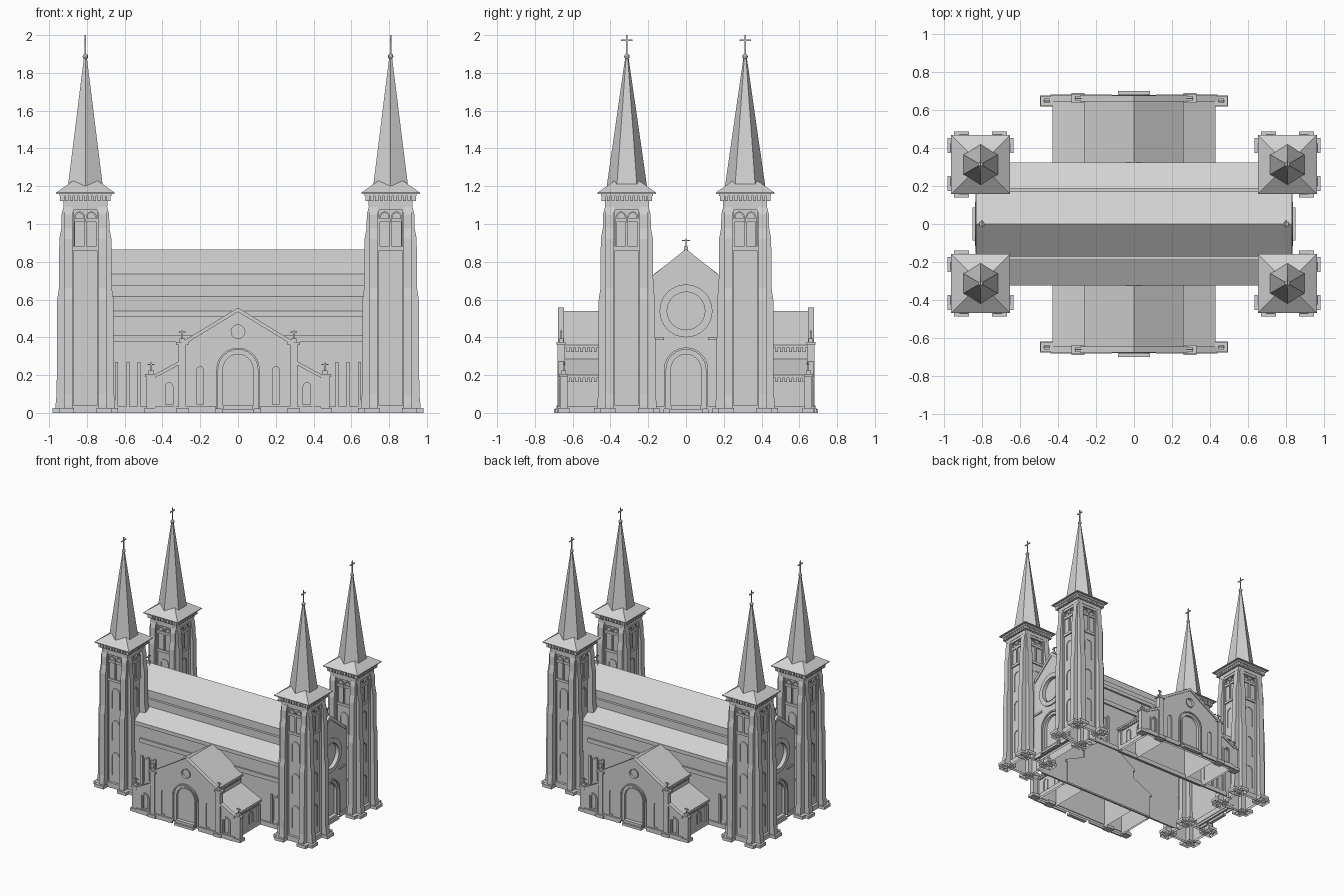
import bpy, bmesh, math
from mathutils import Matrix

if "Cube" in bpy.data.objects:
    bpy.data.objects.remove(bpy.data.objects["Cube"])

stone = bpy.data.materials.new("grey stone")
stone.use_nodes = True
GREY = (0.65, 0.65, 0.65, 1)
stone.diffuse_color = GREY
stone.node_tree.nodes["Principled BSDF"].inputs["Base Color"].default_value = GREY


def prism(bm, pts, axis, a, b):
    """Extrude a (u, z) outline along axis x or y from a to b."""
    def place(u, z, d):
        return (d, u, z) if axis == "x" else (u, d, z)
    near = [bm.verts.new(place(u, z, a)) for u, z in pts]
    far = [bm.verts.new(place(u, z, b)) for u, z in pts]
    bm.faces.new(near)
    bm.faces.new(far[::-1])
    n = len(pts)
    for i in range(n):
        j = (i + 1) % n
        bm.faces.new((near[j], near[i], far[i], far[j]))


def box(bm, x0, x1, y0, y1, z0, z1):
    prism(bm, [(x0, z0), (x1, z0), (x1, z1), (x0, z1)], "y", y0, y1)


def mirrored(half):
    """Complete a half outline running from the bottom to the centre line."""
    return half + [(-u, z) for u, z in reversed(half) if u > 0]


def arch(c, w, z0, top, n=12):
    spring = top - w
    arc = [(c + w * math.cos(math.pi * i / n), spring + w * math.sin(math.pi * i / n))
           for i in range(n + 1)]
    return [(c + w, z0)] + arc + [(c - w, z0)]


def circle(c, z, r, n=32):
    return [(c + r * math.cos(math.tau * i / n), z + r * math.sin(math.tau * i / n))
            for i in range(n)]


def arch_frame(bm, c, w, z0, top, t, axis, a, b):
    prism(bm, arch(c, w + t, z0, top + t) + arch(c, w, z0, top)[::-1], axis, a, b)


def ring(bm, c, z, r, t, axis, a, b):
    outer, inner = circle(c, z, r + t), circle(c, z, r)
    h = len(outer) // 2
    prism(bm, outer[:h + 1] + inner[:h + 1][::-1], axis, a, b)
    prism(bm, outer[h:] + outer[:1] + inner[:1] + inner[h:][::-1], axis, a, b)


def chevron(bm, half, depth, axis, a, b):
    """Sloping coping that follows a gable."""
    top = mirrored(half)
    prism(bm, top + [(u, z - depth) for u, z in reversed(top)], axis, a, b)


def cross(bm, x, y, z, h, arm, axis):
    t = 0.0035
    box(bm, x - t, x + t, y - t, y + t, z, z + h)
    bar = z + h * 0.75
    dx, dy = (arm, t) if axis == "x" else (t, arm)
    box(bm, x - dx, x + dx, y - dy, y + dy, bar - t, bar + t)


def make(name, bm, open_base=False):
    bmesh.ops.recalc_face_normals(bm, faces=bm.faces)
    if open_base:
        floor = [f for f in bm.faces if all(v.co.z < 0.001 for v in f.verts)]
        bmesh.ops.delete(bm, geom=floor, context="FACES")
    mesh = bpy.data.meshes.new(name)
    bm.to_mesh(mesh)
    bm.free()
    mesh.materials.append(stone)
    ob = bpy.data.objects.new(name, mesh)
    bpy.context.collection.objects.link(ob)
    return ob


def carve(ob, bm):
    """Sink openings into a wall."""
    cutter = make("opening_cutter", bm)
    cutter.hide_render = True
    mod = ob.modifiers.new("openings", "BOOLEAN")
    mod.object = cutter
    mod.solver = "EXACT"
    bpy.context.view_layer.objects.active = ob
    bpy.ops.object.modifier_apply(modifier=mod.name)
    bpy.data.objects.remove(cutter)


def opposite(*parts):
    """Repeat parts on the other side of the building."""
    for ob in parts:
        twin = bpy.data.objects.new("opposite_" + ob.name, ob.data)
        twin.rotation_euler.z = math.pi
        bpy.context.collection.objects.link(twin)


# Nave with aisles, clerestory and roofs, open underneath
bm = bmesh.new()
upper = [(0.19, 0.615), (0.19, 0.675), (0.17, 0.675), (0.17, 0.735), (0, 0.865)]
prism(bm, mirrored([(0.31, 0), (0.31, 0.51), (0.325, 0.51), (0.325, 0.54)] + upper),
      "x", -0.72, 0.72)
for s in (-1, 1):
    prism(bm, mirrored([(0.19, 0)] + upper[1:]), "x", s * 0.72, s * 0.79)
make("nave", bm, open_base=True)

# Aisle wall trim on one side: plinth, string course and pilaster strips
bm = bmesh.new()
box(bm, -0.66, 0.66, -0.325, -0.31, 0, 0.035)
box(bm, -0.66, 0.66, -0.322, -0.31, 0.375, 0.41)
for s in (-1, 1):
    for x in (0.525, 0.583, 0.642):
        box(bm, s * x - 0.008, s * x + 0.008, -0.322, -0.31, 0.035, 0.27)
    for x in (0.554, 0.612):
        arch_frame(bm, s * x, 0.013, 0.06, 0.25, 0.005, "y", -0.316, -0.31)
opposite(make("aisle_trim", bm))

# End wall between the towers
bm = bmesh.new()
prism(bm, mirrored([(0.215, 0.02), (0.215, 0.695), (0, 0.865)]), "x", 0.785, 0.825)
end_wall = make("end_wall", bm)
bm = bmesh.new()
prism(bm, arch(0, 0.08, 0.04, 0.31), "x", 0.807, 0.85)
prism(bm, circle(0, 0.54, 0.1), "x", 0.807, 0.85)
carve(end_wall, bm)

bm = bmesh.new()
arch_frame(bm, 0, 0.08, 0.02, 0.31, 0.01, "x", 0.825, 0.83)
arch_frame(bm, 0, 0.105, 0.02, 0.335, 0.012, "x", 0.825, 0.837)
ring(bm, 0, 0.54, 0.1, 0.006, "x", 0.815, 0.838)
ring(bm, 0, 0.54, 0.106, 0.034, "x", 0.825, 0.835)
chevron(bm, [(0.2, 0.709), (0, 0.868)], 0.03, "x", 0.785, 0.832)
box(bm, 0.825, 0.85, -0.088, 0.088, 0, 0.02)
box(bm, 0.807, 0.838, -0.08, 0.08, 0.02, 0.04)
for s in (-1, 1):
    y0, y1 = sorted((s * 0.117, s * 0.2))
    box(bm, 0.825, 0.835, y0, y1, 0, 0.035)
    box(bm, 0.825, 0.833, y0, y1, 0.385, 0.4)
box(bm, 0.79, 0.814, -0.01, 0.01, 0.85, 0.88)
cross(bm, 0.802, 0, 0.88, 0.043, 0.022, "y")
opposite(end_wall, make("end_wall_trim", bm))

# Transept body: tall middle with a low wing on each side, open underneath
bm = bmesh.new()
prism(bm, mirrored([(0.245, 0), (0.245, 0.345), (0.26, 0.345), (0.26, 0.36), (0, 0.54)]),
      "y", -0.65, -0.3)
for s in (-1, 1):
    prism(bm, [(s * u, z) for u, z in ((0.245, 0), (0.415, 0), (0.415, 0.185), (0.43, 0.185),
                                       (0.43, 0.2), (0.245, 0.285))], "y", -0.65, -0.3)
    for wall, z in ((0.245, 0.345), (0.415, 0.185)):
        x0, x1 = sorted((s * wall, s * (wall + 0.012)))
        for i in range(13):
            c = -0.625 + i * 0.024
            box(bm, x0, x1, c - 0.007, c + 0.007, z - 0.022, z)
    x0, x1 = sorted((s * 0.41, s * 0.428))
    box(bm, x0, x1, -0.64, -0.32, 0, 0.035)
    box(bm, x0, x1, -0.35, -0.32, 0, 0.16)
    for y in (-0.56, -0.43):
        arch_frame(bm, y, 0.02, 0.05, 0.14, 0.006, "x", s * 0.415, s * 0.421)
body = make("transept_body", bm, open_base=True)

# Transept front wall with sunk door, round window and niches
bm = bmesh.new()
prism(bm, mirrored([(0.44, 0.02), (0.44, 0.2), (0.3, 0.275), (0.3, 0.372), (0, 0.555)]),
      "y", -0.67, -0.645)
front = make("transept_front", bm)
bm = bmesh.new()
prism(bm, arch(0, 0.08, 0.04, 0.31), "y", -0.7, -0.655)
prism(bm, circle(0, 0.43, 0.036), "y", -0.7, -0.655)
for s in (-1, 1):
    prism(bm, arch(s * 0.2, 0.018, 0.045, 0.245), "y", -0.7, -0.662)
    prism(bm, arch(s * 0.365, 0.02, 0.045, 0.16), "y", -0.7, -0.658)
carve(front, bm)

bm = bmesh.new()
arch_frame(bm, 0, 0.08, 0.02, 0.31, 0.01, "y", -0.675, -0.67)
arch_frame(bm, 0, 0.105, 0.02, 0.335, 0.01, "y", -0.68, -0.67)
ring(bm, 0, 0.43, 0.036, 0.006, "y", -0.675, -0.66)
chevron(bm, [(0.3, 0.374), (0, 0.557)], 0.022, "y", -0.678, -0.645)
box(bm, -0.085, 0.085, -0.7, -0.67, 0, 0.02)
box(bm, -0.08, 0.08, -0.685, -0.655, 0.02, 0.04)
for s in (-1, 1):
    x0, x1 = sorted((s * 0.117, s * 0.44))
    box(bm, x0, x1, -0.682, -0.67, 0, 0.035)
    arch_frame(bm, s * 0.365, 0.03, 0.035, 0.17, 0.007, "y", -0.676, -0.67)
    prism(bm, [(s * u, z) for u, z in ((0.3, 0.28), (0.44, 0.205), (0.44, 0.185), (0.3, 0.26))],
          "y", -0.678, -0.645)
    for x, y, w, top in ((0.295, -0.661, 0.02, 0.37), (0.46, -0.648, 0.024, 0.2)):
        x *= s
        box(bm, x - w, x + w, y - 0.02, y + 0.02, 0, top)
        box(bm, x - 0.034, x + 0.034, y - 0.03, y + 0.03, 0, 0.025)
        box(bm, x - 0.033, x + 0.033, y - 0.024, y + 0.024, top - 0.01, top + 0.005)
        box(bm, x - 0.015, x + 0.015, y - 0.012, y + 0.012, top + 0.005, top + 0.025)
        cross(bm, x, y, top + 0.025, 0.042, 0.018, "x")
opposite(body, front, make("transept_trim", bm))

# One face of a tower: buttresses, niches, paired openings and dentils
face = bmesh.new()
buttress = [(0.09, 0), (0.158, 0), (0.158, 0.04), (0.152, 0.1), (0.149, 0.6), (0.14, 0.66),
            (0.138, 0.92), (0.127, 0.98), (0.126, 1.05), (0.116, 1.09), (0.09, 1.09)]
for s in (-1, 1):
    c = s * 0.031
    prism(face, [(-r, z) for r, z in buttress], "x", s * 0.067, s * 0.112)
    box(face, s * 0.1 - 0.04, s * 0.1 + 0.04, -0.174, -0.1, 0, 0.025)
    arch_frame(face, c, 0.02, 1.03, 1.058, 0.008, "y", -0.109, -0.1)
    box(face, c - 0.03, c + 0.03, -0.109, -0.1, 1.01, 1.03)
    for e in (-0.0275, 0.0275):
        box(face, c + e - 0.003, c + e + 0.003, -0.109, -0.1, 0.88, 1.01)
box(face, -0.065, 0.065, -0.11, -0.1, 0.86, 0.88)
box(face, -0.065, 0.065, -0.113, -0.1, 1.075, 1.1)
box(face, -0.065, 0.065, -0.12, -0.1, 0, 0.04)
for z0, z1 in ((0.1, 0.28), (0.38, 0.54), (0.64, 0.8)):
    arch_frame(face, 0, 0.03, z0, z1, 0.007, "y", -0.106, -0.1)
for i in range(-5, 6):
    box(face, i * 0.0245 - 0.008, i * 0.0245 + 0.008, -0.134, -0.11, 1.122, 1.147)
side = bpy.data.meshes.new("tower_side")
face.to_mesh(side)
face.free()

# Tower: core, corner posts, cornice, roof, six-sided spire and cross
bm = bmesh.new()
for turn in range(4):
    side.transform(Matrix.Rotation(math.pi / 2, 4, "Z"))
    bm.from_mesh(side)
bpy.data.meshes.remove(side)
box(bm, -0.1, 0.1, -0.1, 0.1, 0, 1.1)
for sx in (-1, 1):
    for sy in (-1, 1):
        box(bm, sx * 0.0885 - 0.0265, sx * 0.0885 + 0.0265,
            sy * 0.0885 - 0.0265, sy * 0.0885 + 0.0265, 0, 1.1)
for w, z0, z1 in ((0.116, 1.095, 1.147), (0.138, 1.147, 1.16), (0.155, 1.16, 1.166)):
    box(bm, -w, w, -w, w, z0, z1)


def cone(n, r0, r1, z0, z1, angle):
    m = Matrix.Translation((0, 0, (z0 + z1) / 2)) @ Matrix.Rotation(angle, 4, "Z")
    bmesh.ops.create_cone(bm, cap_ends=True, segments=n, radius1=r0, radius2=r1,
                          depth=z1 - z0, matrix=m)


cone(4, 0.155 * math.sqrt(2), 0.02, 1.166, 1.265, math.pi / 4)
cone(6, 0.111, 0.009, 1.17, 1.88, 0)
bmesh.ops.create_icosphere(bm, subdivisions=2, radius=0.015,
                           matrix=Matrix.Translation((0, 0, 1.887)))
cross(bm, 0, 0, 1.89, 0.11, 0.03, "y")
tower = make("tower", bm, open_base=True)
tower.location = (0.808, 0.313, 0)
for i, (sx, sy) in enumerate(((-1, 1), (-1, -1), (1, -1))):
    twin = bpy.data.objects.new("tower_%d" % (i + 2), tower.data)
    twin.location = (sx * 0.808, sy * 0.313, 0)
    bpy.context.collection.objects.link(twin)
